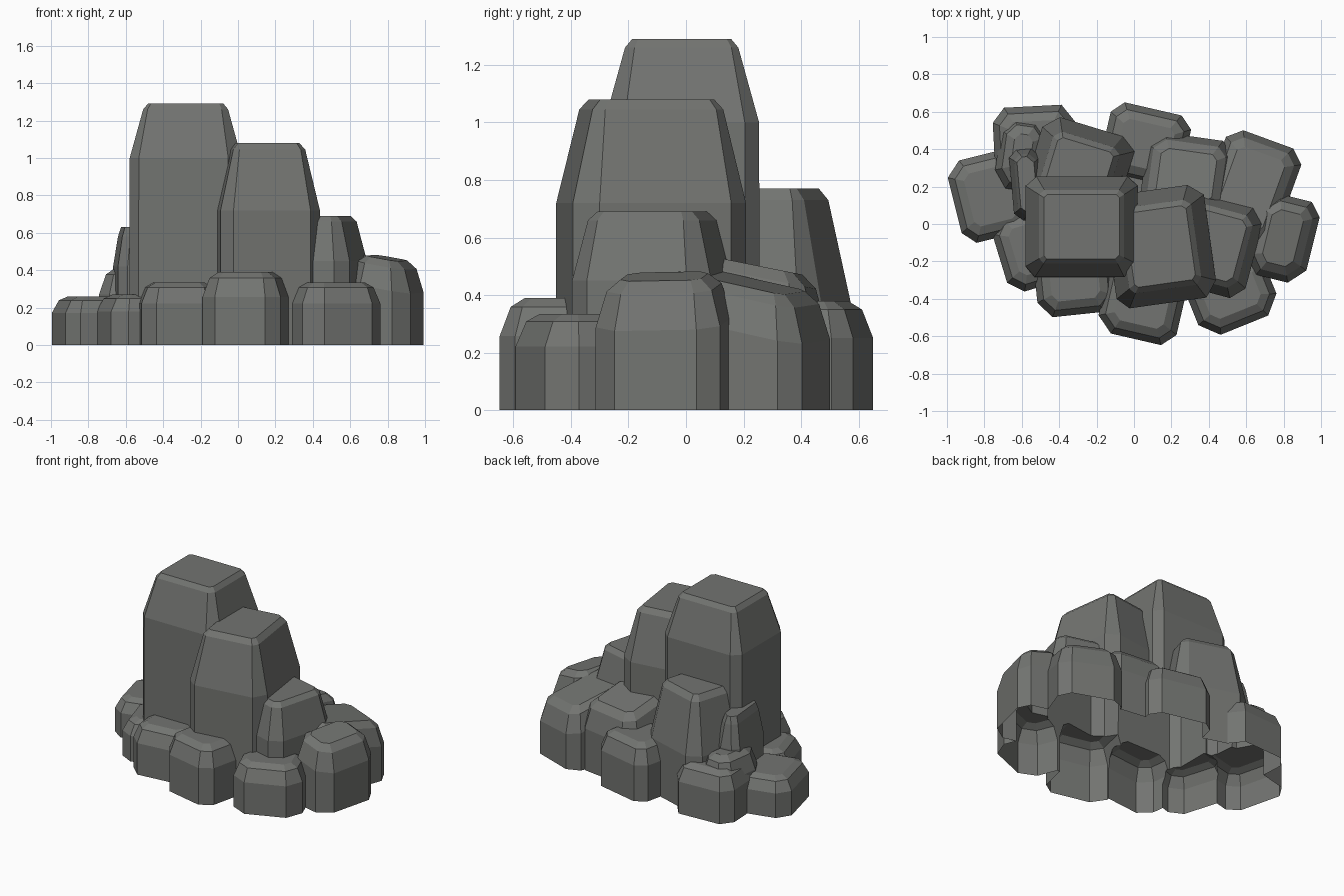
import bpy, bmesh, math, random
from mathutils import Vector, Matrix

if "Cube" in bpy.data.objects:
    bpy.data.objects.remove(bpy.data.objects["Cube"])

random.seed(4)
stone = bpy.data.materials.new("grey stone")
stone.diffuse_color = (0.17, 0.175, 0.165, 1)
stone.use_nodes = True
stone.node_tree.nodes["Principled BSDF"].inputs["Base Color"].default_value = stone.diffuse_color


def rock(name, cx, cy, hx, hy, rot, rings, cut=0.07, slope=(0, 0)):
    """Chamfered block: rings are (z, side inset), bottom to top."""
    bm = bmesh.new()
    turn = Matrix.Rotation(math.radians(rot), 3, 'Z')
    corner = [(random.uniform(.8, 1.25) * cut, random.uniform(.8, 1.25) * cut) for _ in range(4)]
    loops = []
    for z, inset in rings:
        ax, ay = hx - inset, hy - inset
        k = max(0.3, 1 - inset * 7)
        pts = []
        for i, (sx, sy) in enumerate([(1, 1), (-1, 1), (-1, -1), (1, -1)]):
            a, b = corner[i][0] * k, corner[i][1] * k
            pair = [(sx * ax, sy * (ay - b)), (sx * (ax - a), sy * ay)]
            pts += pair if sx * sy > 0 else pair[::-1]
        loop = []
        for x, y in pts:
            p = turn @ Vector((x, y, 0))
            tilt = (slope[0] * p.x + slope[1] * p.y) if z > 0 else 0
            loop.append(bm.verts.new((cx + p.x, cy + p.y, z + tilt)))
        loops.append(loop)
    n = len(loops[0])
    for low, high in zip(loops, loops[1:]):
        for i in range(n):
            j = (i + 1) % n
            bm.faces.new((low[i], low[j], high[j], high[i]))
    bm.faces.new(loops[0][::-1])
    bm.faces.new(loops[-1])
    bmesh.ops.recalc_face_normals(bm, faces=bm.faces)
    me = bpy.data.meshes.new(name)
    bm.to_mesh(me)
    bm.free()
    ob = bpy.data.objects.new(name, me)
    bpy.context.collection.objects.link(ob)
    return ob


count = 0


def boulder(name, cx, cy, hx, hy, rot, h, slope=(0, 0)):
    global count
    count += 1
    return rock(name, cx, cy, hx, hy, rot,
                [(-.2 - count * .01, 0), (h * .66, 0), (h * .92, .035), (h, .08)], .075, slope)


rocks = [
    # tall pillars
    rock("tall_pillar", -.28, -.015, .302, .272, 0,
         [(-.12, 0), (1.0, .003), (1.26, .075), (1.29, .10)], .06),
    rock("second_pillar", .14, -.12, .27, .305, 8,
         [(-.13, 0), (.72, 0), (1.045, .075), (1.08, .105)], .07),
    rock("right_step", .43, -.115, .22, .25, -15,
         [(-.14, 0), (.45, 0), (.66, .05), (.69, .08)], .06),
    rock("back_pillar", -.30, .27, .255, .26, -17,
         [(-.15, 0), (.38, 0), (.73, .07), (.77, .10)], .07),
    rock("back_left_sliver", -.57, .21, .085, .19, 5,
         [(-.16, 0), (.42, 0), (.58, .025), (.63, .04)], .04),
    # ring of boulders around the foot
    boulder("left_boulder", -.765, .15, .20, .225, 14, .26),
    boulder("front_left_small", -.58, -.14, .145, .21, 17, .27),
    boulder("front_left_boulder", -.32, -.28, .21, .205, 6, .335),
    boulder("front_boulder", .05, -.405, .215, .215, -13, .39),
    boulder("front_right_boulder", .52, -.375, .225, .18, 22, .335),
    boulder("right_boulder", .795, -.075, .165, .225, -14, .465, (-.17, .06)),
    boulder("right_back_boulder", .62, .19, .215, .28, -20, .45, (-.12, -.18)),
    boulder("back_right_boulder", .28, .26, .23, .21, -8, .50, (0, -.2)),
    boulder("back_boulder", .06, .42, .22, .20, -13, .38),
    boulder("back_left_boulder", -.53, .45, .22, .18, 3, .34),
    boulder("back_left_upper", -.60, .37, .13, .19, -8, .41),
    # low core that fills the gaps between the rocks
    boulder("core", .03, .02, .62, .32, 0, .30),
]

# fuse all rocks one after another into one skin
base = rocks[0]
for r in rocks[1:]:
    mod = base.modifiers.new("fuse", 'BOOLEAN')
    mod.operation = 'UNION'
    mod.solver = 'EXACT'
    mod.object = r
dg = bpy.context.evaluated_depsgraph_get()
fused = bpy.data.meshes.new_from_object(base.evaluated_get(dg))

# slice at the ground, leaving the underside open
bm = bmesh.new()
bm.from_mesh(fused)
bmesh.ops.bisect_plane(bm, geom=bm.verts[:] + bm.edges[:] + bm.faces[:],
                       plane_co=(0, 0, 0), plane_no=(0, 0, 1), clear_inner=True)
for f in bm.faces:
    f.material_index = 0
bm.to_mesh(fused)
bm.free()
fused.materials.clear()
fused.materials.append(stone)
for r in rocks:
    bpy.data.objects.remove(r)
cluster = bpy.data.objects.new("rock_cluster", fused)
bpy.context.collection.objects.link(cluster)
